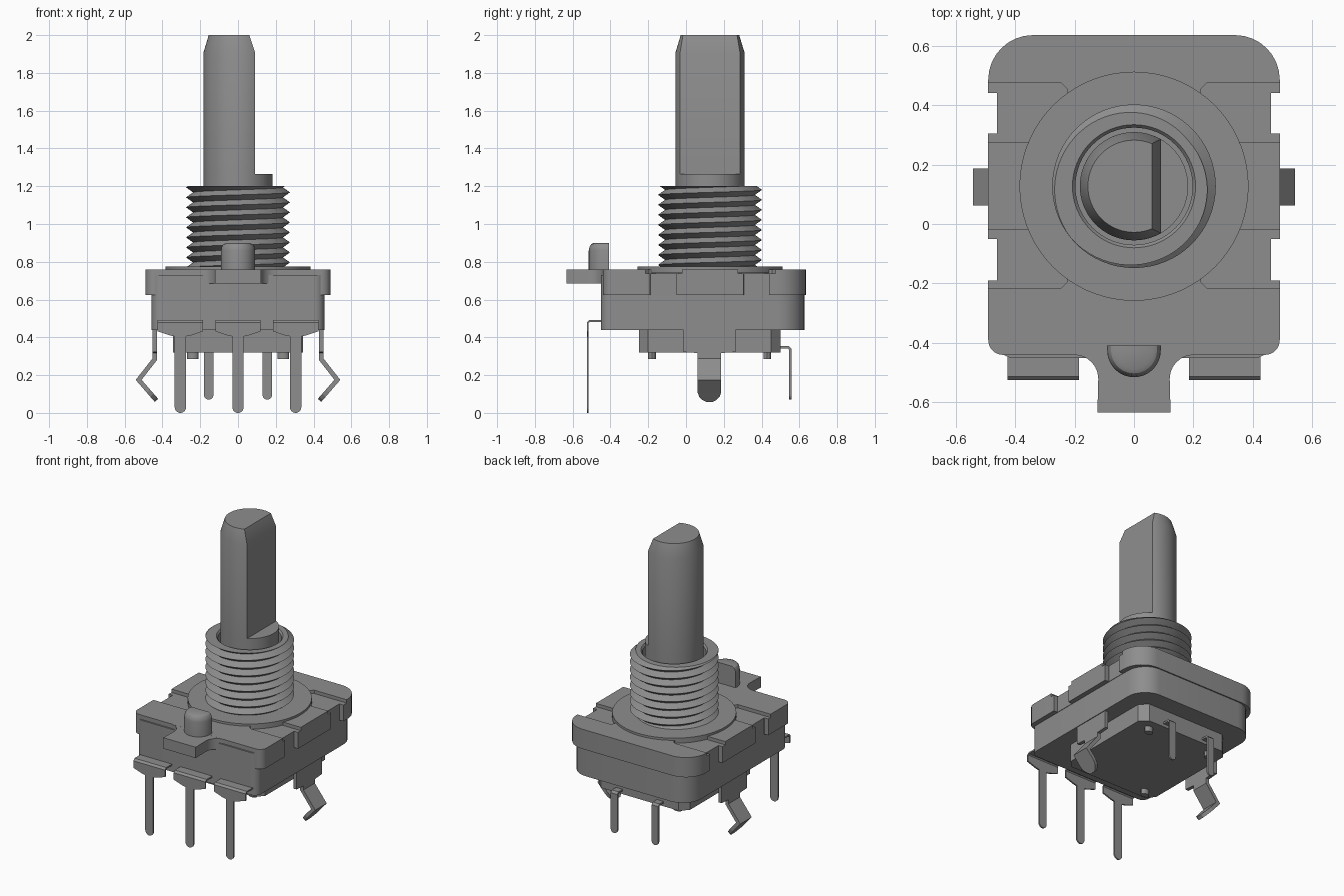
import bpy, bmesh, math
from math import sin, cos, pi, radians

cube = bpy.data.objects.get("Cube")
if cube:
    bpy.data.objects.remove(cube, do_unlink=True)

grey = bpy.data.materials.new("mid_grey")
grey.use_nodes = True
COL = (0.27, 0.27, 0.27, 1)
grey.diffuse_color = COL
grey.node_tree.nodes["Principled BSDF"].inputs["Base Color"].default_value = COL

AX = 0.127  # y of the shaft axis


def finish(name, bm, smooth=True):
    """Turn a bmesh into a shaded, coloured object."""
    bmesh.ops.remove_doubles(bm, verts=bm.verts, dist=1e-5)
    bmesh.ops.recalc_face_normals(bm, faces=bm.faces)
    me = bpy.data.meshes.new(name)
    bm.to_mesh(me)
    bm.free()
    me.materials.append(grey)
    if smooth:
        me.shade_smooth()
        me.set_sharp_from_angle(angle=radians(30))
    ob = bpy.data.objects.new(name, me)
    bpy.context.scene.collection.objects.link(ob)
    return ob


def loft(name, rings):
    """Skin closed (outline, z) rings and cap both ends."""
    bm = bmesh.new()
    rows = [[bm.verts.new((x, y, z)) for x, y in o] for o, z in rings]
    n = len(rows[0])
    for a, b in zip(rows, rows[1:]):
        for i in range(n):
            j = (i + 1) % n
            bm.faces.new((a[i], a[j], b[j], b[i]))
    bm.faces.new(rows[0][::-1])
    bm.faces.new(rows[-1])
    return finish(name, bm)


def prism(name, outline, z0, z1):
    return loft(name, [(outline, z0), (outline, z1)])


def sheet(name, stations, axis, thick):
    """Bent strip: stations are (x, y, z, half width along axis)."""
    bm = bmesh.new()
    rows = []
    for x, y, z, w in stations:
        d = (w, 0) if axis == 'x' else (0, w)
        rows.append([bm.verts.new((x + s * d[0], y + s * d[1], z)) for s in (-1, 1)])
    for a, b in zip(rows, rows[1:]):
        bm.faces.new((a[0], a[1], b[1], b[0]))
    ob = finish(name, bm, smooth=False)
    mod = ob.modifiers.new("Thickness", 'SOLIDIFY')
    mod.thickness = thick
    mod.offset = 0
    mod.use_even_offset = True


def circle(r, n=64, cy=AX):
    return [(r * cos(2 * pi * i / n), cy + r * sin(2 * pi * i / n)) for i in range(n)]


def arc(cx, cy, r, a0, a1, n=8):
    return [(cx + r * cos(radians(a0 + (a1 - a0) * i / n)),
             cy + r * sin(radians(a0 + (a1 - a0) * i / n))) for i in range(n + 1)]


def mirrored(half):
    return half + [(-x, y) for x, y in reversed(half)]


def housing(hx, y0, y1, rf, rb, notches=(), n=8):
    """Rounded rectangle with the same notches cut in both sides."""
    half = arc(hx - rf, y0 + rf, rf, -90, 0, n)
    for ya, yb, xin, c in notches:
        half += [(hx, ya), (xin + c, ya), (xin, ya + c), (xin, yb - c), (xin + c, yb), (hx, yb)]
    return mirrored(half + arc(hx - rb, y1 - rb, rb, 0, 90, n))


def round_tip(x, y, z, w, n=6):
    """Stations for a semicircular end pointing down, finishing at z."""
    return [(x, y, z + w * (1 - sin(pi / 2 * i / n)), max(w * cos(pi / 2 * i / n), 0.004))
            for i in range(n + 1)]


# plastic housing
prism("body", housing(0.457, -0.45, 0.627, 0.05, 0.14), 0.44, 0.73)
prism("lower_block", housing(0.345, -0.25, 0.5, 0.05, 0.05, n=1), 0.32, 0.45)
for i, (x, y) in enumerate([(-0.24, -0.18), (0.24, -0.18), (-0.24, 0.43), (0.24, 0.43)]):
    prism(f"underside_nub_{i + 1}", circle(0.03, 16, 0) and
          [(x + px, y + py * 0.7) for px, py in circle(0.03, 16, 0)], 0.285, 0.33)

# metal cover: notched skirt, then a top layer with recessed channels
prism("cover_skirt", housing(0.49, -0.44, 0.635, 0.05, 0.15,
      [(-0.19, -0.05, 0.46, 0.001), (0.305, 0.44, 0.46, 0.001)]), 0.625, 0.737)
prism("cover_top", housing(0.49, -0.44, 0.635, 0.05, 0.15,
      [(-0.215, -0.02, 0.225, 0.02), (0.275, 0.475, 0.225, 0.02)]), 0.737, 0.76)

# front tab with filleted root, and its locating post
flare = [(0.2 - 0.08 * cos(radians(t)), -0.52 + 0.08 * sin(radians(t))) for t in range(0, 91, 15)]
prism("front_tab", mirrored([(0.123, -0.633)] + flare + [(0.2, -0.42)]), 0.685, 0.7595)


def post_outline(r):
    return [(-r, -0.408)] + arc(0, -0.425, r, 180, 360, 20) + [(r, -0.408)]


loft("locating_post", [(post_outline(r), z) for r, z in
     [(0.09, 0.74), (0.09, 0.86), (0.086, 0.88), (0.077, 0.893), (0.062, 0.9)]])

# round flange under the bushing
prism("flange", circle(0.385, 72), 0.74, 0.775)

# threaded bushing: helical zigzag wall, then rim and bore
PITCH, Z0, Z1, N = 0.053, 0.77, 1.2, 64
bm = bmesh.new()
cols = []
for i in range(N + 1):
    t = i / N
    pts = []
    for k in range(-2, 19):
        z = min(max(Z0 + PITCH * (k / 2 + t), Z0), Z1)
        phase = ((z - Z0) / PITCH - t) % 1
        pts.append((0.238 + 0.037 * (1 - abs(2 * phase - 1)), z))
    pts += [(0.207, Z1), (0.197, Z1 - 0.012), (0.197, 1.08), (0.17, 1.08)]
    a = 2 * pi * t
    cols.append([bm.verts.new((r * cos(a), AX + r * sin(a), z)) for r, z in pts])
for a, b in zip(cols, cols[1:]):
    for k in range(len(a) - 1):
        bm.faces.new((a[k], b[k], b[k + 1], a[k + 1]))
finish("threaded_bushing", bm)


# shaft: round root and flatted upper part with a chamfered end
def d_outline(r, flat, n=48):
    a0 = math.degrees(math.acos(flat / r))
    return arc(0, AX, r, a0, 360 - a0, n)


prism("shaft_root", circle(0.182), 1.0, 1.265)
loft("flatted_shaft", [(d_outline(0.182, 0.09), 1.25), (d_outline(0.182, 0.09), 1.91),
                       (d_outline(0.155, 0.06), 2.0)])

# three front terminals: wide bent head, taper, narrow leg
for x, side in ((-0.305, "right"), (0, "middle"), (0.305, "left")):
    w = 0.12
    sheet(f"front_terminal_{side}",
          [(x, -0.41, 0.487, w), (x, -0.51, 0.487, w), (x, -0.52, 0.477, w),
           (x, -0.52, 0.432, w), (x, -0.52, 0.41, 0.055), (x, -0.52, 0.405, 0.03)]
          + round_tip(x, -0.52, 0, 0.03), 'x', 0.01)

# two back terminals
for x, side in ((-0.155, "right"), (0.155, "left")):
    sheet(f"back_terminal_{side}",
          [(x, 0.48, 0.347, 0.025), (x, 0.542, 0.347, 0.025), (x, 0.552, 0.337, 0.025)]
          + round_tip(x, 0.552, 0.07, 0.025), 'x', 0.012)

# side mounting clips with kinked legs and rounded tips
for s, side in ((-1, "right"), (1, "left")):
    clip = [(0.44, 0.6, 0.137), (0.44, 0.322, 0.137), (0.44, 0.317, 0.062), (0.44, 0.285, 0.062),
            (0.526, 0.175, 0.062), (0.474, 0.115, 0.062), (0.455, 0.093, 0.054),
            (0.44, 0.076, 0.037), (0.432, 0.066, 0.018)]
    sheet(f"mounting_clip_{side}", [(s * x, 0.124, z, w) for x, z, w in clip], 'y', 0.024)
